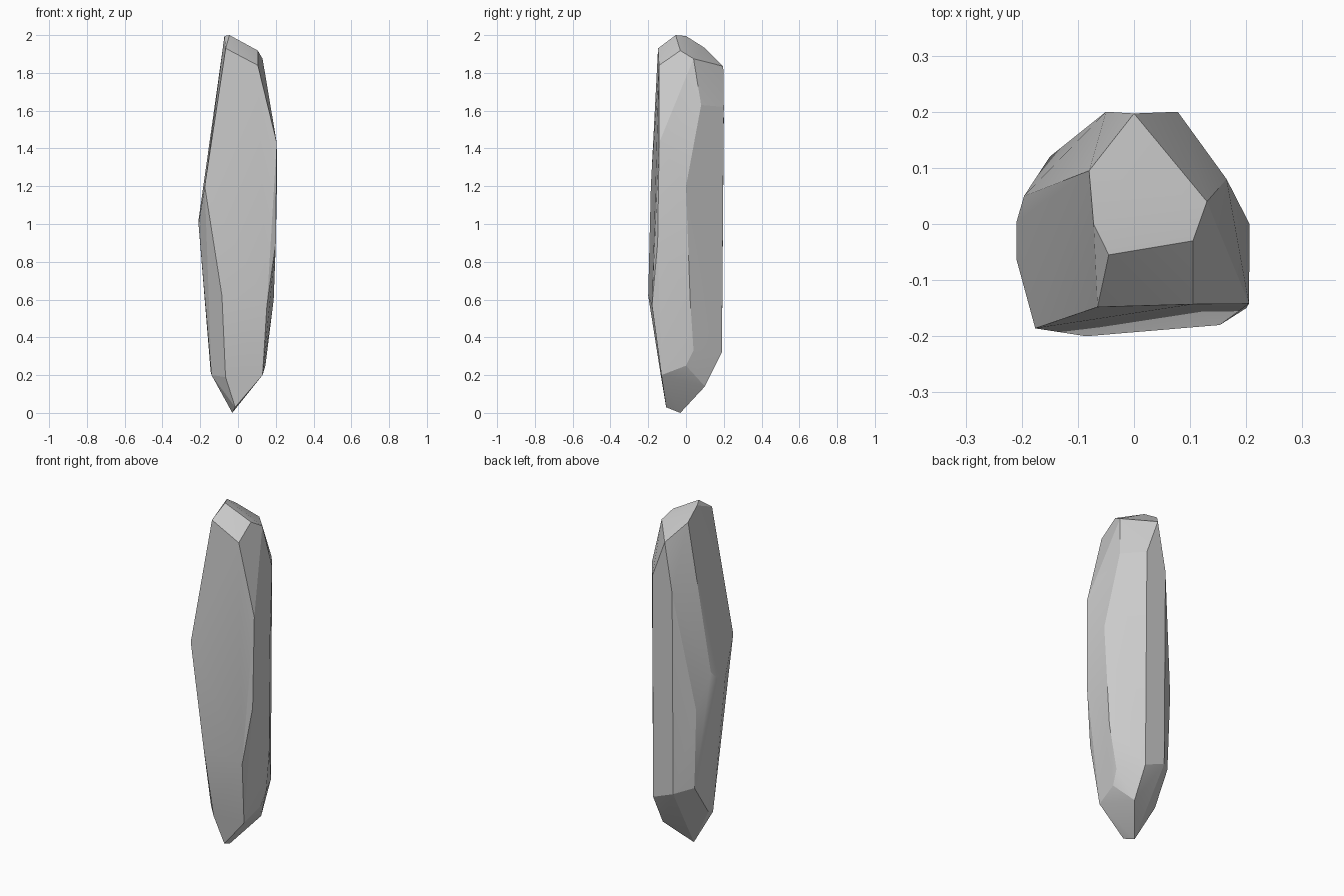
import bpy, bmesh, math

if "Cube" in bpy.data.objects:
    bpy.data.objects.remove(bpy.data.objects["Cube"])

# Corner points of the cut stone, grouped by region; the hull makes the facets
cap = [(-.045, -.055, 2.0), (-.072, 0, 1.995), (-.08, .095, 1.935), (0, .197, 1.835),
       (.13, .04, 1.875), (.105, -.03, 1.918)]
front = [(-.065, -.148, 1.93), (.105, -.143, 1.84), (-.176, -.186, 1.2),
         (-.085, -.2, .62), (.153, -.18, .57), (.2, -.15, .9), (-.066, -.132, .19),
         (.13, -.13, .2)]
right = [(.165, .08, 1.63), (.205, -.142, 1.43), (.206, 0, 1.2), (.189, .022, .6),
         (.155, .04, .33), (.145, 0, .25)]
back = [(.078, .2, 1.62), (.08, .19, .32), (-.05, .2, 1.55), (-.05, .19, .37)]
left = [(-.209, -.065, 1.0), (-.209, .005, 1.02), (-.196, .05, 1.07), (-.15, .12, .86),
        (-.135, .115, .4), (-.145, 0, .22), (-.14, -.05, .2)]
foot = [(-.03, -.03, 0), (-.015, -.105, .03), (.08, .1, .14)]

bm = bmesh.new()
for p in cap + front + right + back + left + foot:
    bm.verts.new(p)
hull = bmesh.ops.convex_hull(bm, input=bm.verts[:])
loose = [v for v in bm.verts if not v.link_faces]
bmesh.ops.delete(bm, geom=loose, context='VERTS')

# Merge nearly coplanar triangles into broad facets
bmesh.ops.dissolve_limit(bm, angle_limit=math.radians(5), verts=bm.verts[:], edges=bm.edges[:])
bmesh.ops.recalc_face_normals(bm, faces=bm.faces[:])

mesh = bpy.data.meshes.new("crystal_shard")
bm.to_mesh(mesh)
bm.free()
shard = bpy.data.objects.new("crystal_shard", mesh)
bpy.context.collection.objects.link(shard)

# Slight softening where facets meet at a shallow angle
bpy.context.view_layer.objects.active = shard
shard.select_set(True)
bpy.ops.object.shade_smooth_by_angle(angle=math.radians(12))
